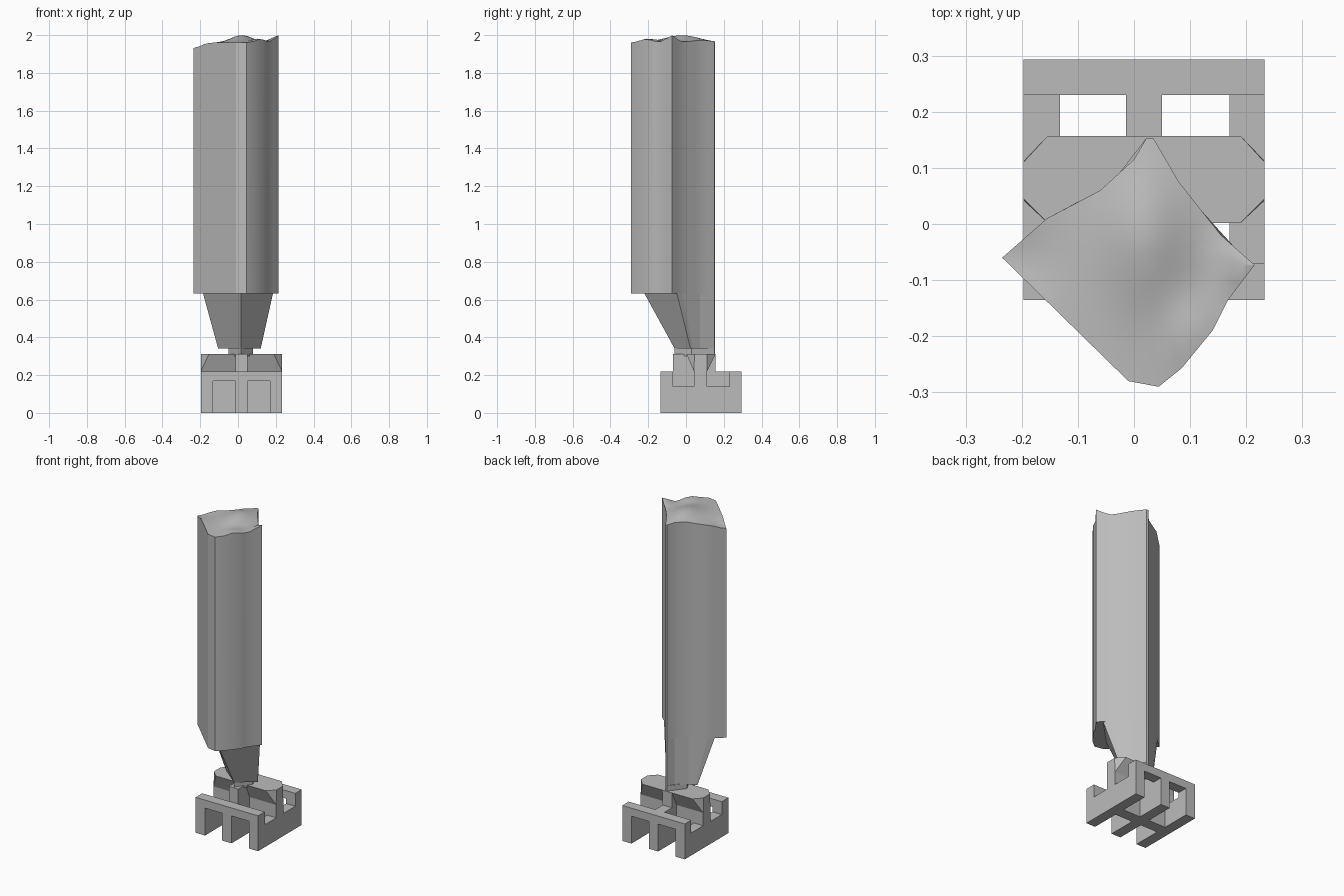
import bpy, bmesh, math

cube = bpy.data.objects.get("Cube")
if cube:
    bpy.data.objects.remove(cube, do_unlink=True)

grey = bpy.data.materials.new("plain grey")
grey.use_nodes = True
grey.diffuse_color = (0.5, 0.5, 0.5, 1)
grey.node_tree.nodes["Principled BSDF"].inputs["Base Color"].default_value = (0.5, 0.5, 0.5, 1)


def finish(name, bm, smooth=None):
    bmesh.ops.recalc_face_normals(bm, faces=bm.faces[:])
    mesh = bpy.data.meshes.new(name)
    bm.to_mesh(mesh)
    bm.free()
    mesh.materials.append(grey)
    ob = bpy.data.objects.new(name, mesh)
    bpy.context.collection.objects.link(ob)
    if smooth:
        bpy.ops.object.select_all(action='DESELECT')
        ob.select_set(True)
        bpy.context.view_layer.objects.active = ob
        bpy.ops.object.shade_smooth_by_angle(angle=math.radians(smooth))
    return ob


def hull(name, points, smooth=None):
    bm = bmesh.new()
    for p in points:
        bm.verts.new(p)
    bmesh.ops.convex_hull(bm, input=bm.verts[:])
    return finish(name, bm, smooth)


def box(name, xs, ys, zs):
    return hull(name, [(x, y, z) for x in xs for y in ys for z in zs])


def loft(name, rings, smooth=None):
    """Skin closed rings of equal length and cap both ends."""
    bm = bmesh.new()
    loops = [[bm.verts.new(p) for p in ring] for ring in rings]
    for a, b in zip(loops, loops[1:]):
        for i in range(len(a)):
            j = (i + 1) % len(a)
            bm.faces.new((a[i], a[j], b[j], b[i]))
    bm.faces.new(loops[0])
    bm.faces.new(loops[-1])
    return finish(name, bm, smooth)


# Base frame: solid block with wells, arches and lowered side rails cut out
X0, X1, Y0, Y1 = -0.197, 0.233, -0.135, 0.293
bays_x = [(-0.132, -0.014), (0.05, 0.17)]
bays_y = [(-0.07, 0.042), (0.112, 0.23)]
frame = box("base_frame", (X0, X1), (Y0, Y1), (0, 0.22))
cuts = [(bx, by, (-0.1, 0.4)) for bx in bays_x for by in bays_y]
cuts += [(bx, by, (-0.1, 0.17)) for bx in bays_x for by in [(-0.3, -0.05), (0.2, 0.4)]]
cuts += [(sx, by, (0.14, 0.4)) for sx in [(-0.4, -0.1), (0.1, 0.4)] for by in bays_y]
for cut in cuts:
    cutter = box("frame_cutter", *cut)
    cutter.hide_render = True
    mod = frame.modifiers.new("cut", 'BOOLEAN')
    mod.operation = 'DIFFERENCE'
    mod.solver = 'EXACT'
    mod.object = cutter
    bpy.context.view_layer.objects.active = frame
    bpy.ops.object.modifier_apply(modifier=mod.name)
    bpy.data.objects.remove(cutter, do_unlink=True)

# Flared platform on the cross wall, with clipped corners
flare = [(x, y, 0.22) for x in (X0, X1) for y in (0.042, 0.112)]
flare += [(x, y, 0.312) for x in (X0, X1) for y in (0.045, 0.11)]
flare += [(x, y, 0.312) for x in (X0 + 0.043, X1 - 0.043) for y in (0.002, 0.157)]
hull("platform", flare)
box("centre_rib", (-0.014, 0.05), (-0.07, 0.157), (0.2, 0.312))

# Neck between the platform and the tower
neck = [(0.015, -0.06), (0.08, 0.03), (0.035, 0.152), (0.022, 0.153), (-0.05, 0.06)]
loft("neck", [[(x, y, z) for x, y in neck] for z in (0.3, 0.345)])

# Tapered foot, flush with the rear walls of the shaft
rear = [(0.08, 0.075), (0.035, 0.152), (0.022, 0.153), (0, 0.115), (-0.06, 0.06)]
foot_top = [(0.015, -0.22), (0.185, -0.048), (0.155, -0.02)] + rear + [(-0.155, 0.01), (-0.185, -0.017)]
foot_low = [(0.015, -0.06), (0.12, 0.024), (0.11, 0.037)] + rear + [(-0.095, 0.042), (-0.105, 0.037)]
loft("tapered_foot", [[(x, y, 0.34) for x, y in foot_low], [(x, y, 0.632) for x, y in foot_top]])


# Main shaft with a gently rolling top
def bump(x, y, cx, cy, wx, wy):
    return math.exp(-((x - cx) / wx) ** 2 - ((y - cy) / wy) ** 2)


def top_height(x, y):
    return (1.96 + 0.039 * bump(x, y, 0.02, -0.02, 0.08, 0.13)
            + 0.038 * bump(x, y, 0.215, -0.075, 0.05, 0.05)
            + 0.02 * bump(x, y, 0.11, -0.2, 0.05, 0.06)
            - 0.028 * bump(x, y, -0.235, -0.06, 0.07, 0.07))


outline = [(-0.235, -0.06), (-0.01, -0.28), (0.044, -0.29), (0.085, -0.257), (0.14, -0.19),
           (0.168, -0.135), (0.215, -0.073), (0.155, -0.02)] + rear + [(-0.155, 0.01)]
section = []
for (ax, ay), (bx, by) in zip(outline, outline[1:] + outline[:1]):
    steps = max(1, round(math.hypot(bx - ax, by - ay) / 0.04))
    section += [(ax + (bx - ax) * i / steps, ay + (by - ay) * i / steps) for i in range(steps)]

rings = [[(x, y, 0.632) for x, y in section]]
for k in range(10):
    s = 1 - k / 10
    ring = [(0.01 + (x - 0.01) * s, -0.07 + (y + 0.07) * s) for x, y in section]
    rings.append([(x, y, top_height(x, y)) for x, y in ring])
loft("shaft", rings, 30)
